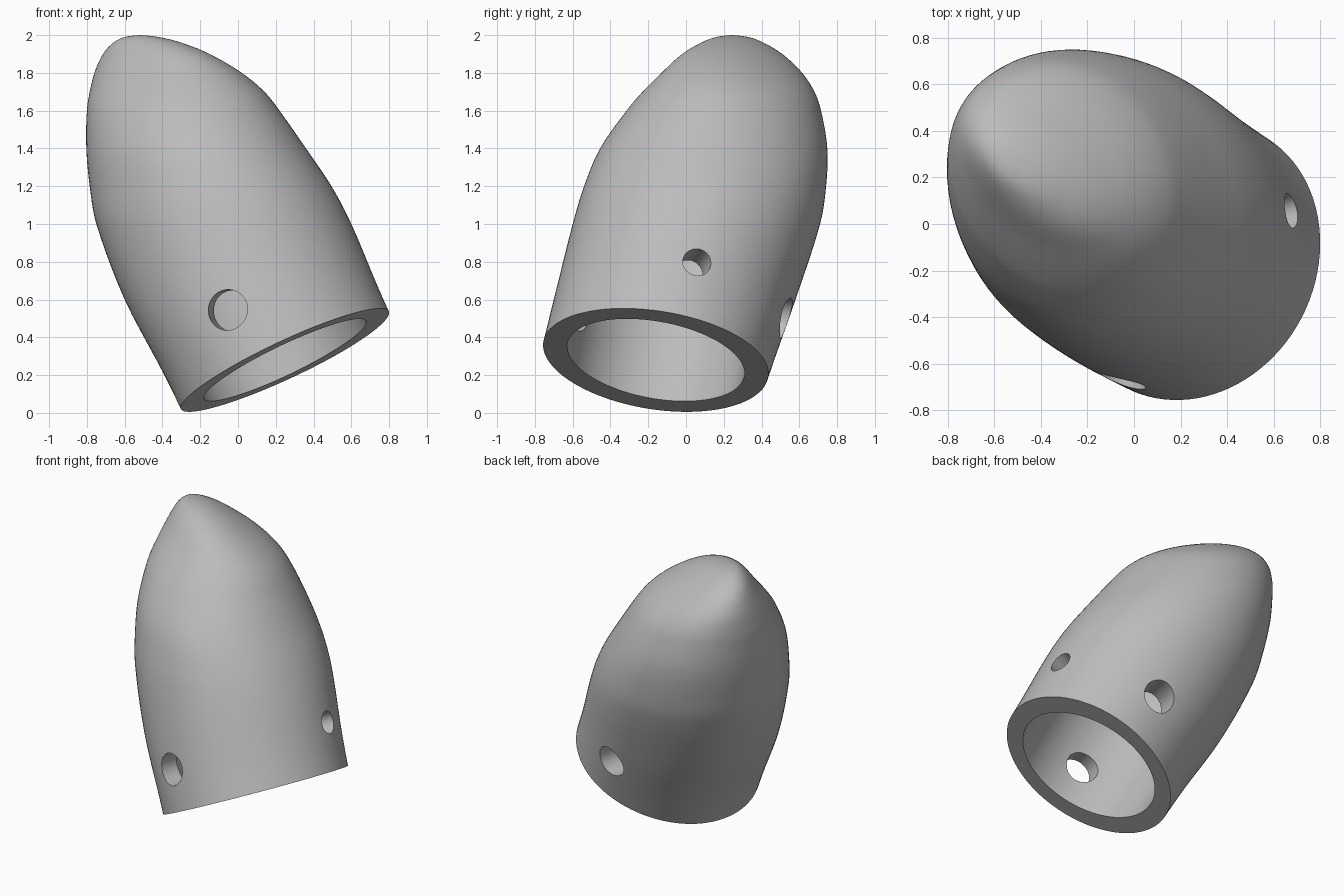
import bpy
import bmesh
import math
from mathutils import Vector, Matrix

cube = bpy.data.objects.get("Cube")
if cube:
    bpy.data.objects.remove(cube, do_unlink=True)

grey = bpy.data.materials.new("plain grey")
grey.use_nodes = True
grey.diffuse_color = (0.5, 0.5, 0.5, 1)
grey.node_tree.nodes["Principled BSDF"].inputs["Base Color"].default_value = grey.diffuse_color

SEGMENTS = 96
BASE = Vector((0.25, -0.16, 0.28))
AXIS = Vector((-0.427, 0.165, 0.889)).normalized()

# Level outlines of the shell: height, x min, x max, y min, y max, skew
OUTLINES = [
    (-0.15, -0.22, 1.13, -0.89, 0.33, -0.07),
    (0.2, -0.39, 0.96, -0.8, 0.44, -0.07),
    (0.6, -0.6, 0.77, -0.7, 0.58, -0.08),
    (1.0, -0.75, 0.6, -0.6, 0.71, -0.09),
    (1.2, -0.785, 0.495, -0.54, 0.742, -0.1),
    (1.4, -0.803, 0.36, -0.455, 0.748, -0.12),
    (1.6, -0.8, 0.22, -0.315, 0.715, -0.16),
    (1.7, -0.785, 0.14, -0.23, 0.68, -0.22),
    (1.8, -0.76, 0.02, -0.13, 0.615, -0.32),
    (1.9, -0.715, -0.15, -0.02, 0.51, -0.44),
    (1.96, -0.66, -0.3, 0.08, 0.41, -0.48),
    (1.99, -0.6, -0.42, 0.16, 0.33, -0.5),
    (2.0, -0.525, -0.515, 0.235, 0.245, -0.5),
]


def make_object(name, bm):
    bmesh.ops.recalc_face_normals(bm, faces=bm.faces)
    mesh = bpy.data.meshes.new(name)
    bm.to_mesh(mesh)
    bm.free()
    mesh.materials.append(grey)
    obj = bpy.data.objects.new(name, mesh)
    bpy.context.collection.objects.link(obj)
    return obj


def skin(bm, rings):
    """Join rings of points with quads and close both ends."""
    loops = [[bm.verts.new(p) for p in ring] for ring in rings]
    for low, high in zip(loops, loops[1:]):
        for i in range(SEGMENTS):
            j = (i + 1) % SEGMENTS
            bm.faces.new((low[i], low[j], high[j], high[i]))
    bm.faces.new(loops[0][::-1])
    bm.faces.new(loops[-1])


def smooth_rows(rows, steps):
    """Pass a smooth curve through the rows."""
    rows = [Vector(r) for r in rows]
    slopes = []
    for i in range(len(rows)):
        a, b = rows[max(i - 1, 0)], rows[min(i + 1, len(rows) - 1)]
        slopes.append((b - a) / max(b[0] - a[0], 0.001))
    for i in range(len(rows) - 1):
        a, b = rows[i], rows[i + 1]
        dz = b[0] - a[0]
        for s in range(steps):
            t = s / steps
            if i > len(rows) - 5:
                yield a.lerp(b, t) + 0.5 * t * (1 - t) * (
                    (1 - t) * (a - rows[i - 1]) - (1 - t) * (b - a)
                    + t * (b - a) - t * (rows[min(i + 2, len(rows) - 1)] - b))
            else:
                yield (a * (1 + 2 * t) * (1 - t) ** 2 + b * t * t * (3 - 2 * t)
                       + slopes[i] * dz * t * (1 - t) ** 2
                       + slopes[i + 1] * dz * t * t * (t - 1))
    yield rows[-1]


def outline(row):
    z, x0, x1, y0, y1, skew = row
    upright = math.sqrt(1 - skew * skew)
    for i in range(SEGMENTS):
        a = math.tau * i / SEGMENTS
        u, v = math.cos(a), math.sin(a)
        yield ((x0 + x1) / 2 + (x1 - x0) / 2 * u,
               (y0 + y1) / 2 + (y1 - y0) / 2 * (skew * u + upright * v), z)


def lathe(name, profile, origin, direction):
    """Turn (radius, distance) points about a direction."""
    turn = Matrix.Translation(origin) @ direction.to_track_quat("Z", "Y").to_matrix().to_4x4()
    angles = [math.tau * i / SEGMENTS for i in range(SEGMENTS)]
    bm = bmesh.new()
    skin(bm, [[turn @ Vector((r * math.cos(a), r * math.sin(a), d)) for a in angles]
              for r, d in profile])
    return make_object(name, bm)


# Rounded leaning shell, cut square to its axis at the foot
bm = bmesh.new()
skin(bm, [list(outline(row)) for row in smooth_rows(OUTLINES, 5)])
cut = bmesh.ops.bisect_plane(bm, geom=bm.verts[:] + bm.edges[:] + bm.faces[:],
                             plane_co=BASE, plane_no=AXIS, clear_inner=True)
rim = [e for e in cut["geom_cut"] if isinstance(e, bmesh.types.BMEdge)]
bmesh.ops.contextual_create(bm, geom=rim)
shell = make_object("shell", bm)

# Domed bore
dome = [(0.476 * math.cos(k * math.pi / 26), 0.85 + 0.45 * math.sin(k * math.pi / 26))
        for k in range(13)]
cutters = [lathe("bore_cutter", [(0.476, -0.2)] + dome, BASE, AXIS)]

# Cross hole from front to back, and a smaller hole on one side
front, back = Vector((-0.055, -0.68, 0.545)), Vector((0.227, 0.53, 0.5))
through = (back - front).normalized()
cutters.append(lathe("cross_hole_cutter", [(0.108, -0.3), (0.108, 1.6)], front, through))
middle, side = Vector((0.117, -0.11, 0.555)), Vector((0.68, 0.06, 0.8))
cutters.append(lathe("side_hole_cutter", [(0.075, 0), (0.075, 0.9)],
                     middle, (side - middle).normalized()))

bpy.context.view_layer.objects.active = shell
for cutter in cutters:
    cutter.hide_render = True
    mod = shell.modifiers.new(cutter.name, "BOOLEAN")
    mod.operation = "DIFFERENCE"
    mod.solver = "EXACT"
    mod.object = cutter
    bpy.ops.object.modifier_apply(modifier=mod.name)
    bpy.data.objects.remove(cutter, do_unlink=True)

bpy.ops.object.select_all(action="DESELECT")
shell.select_set(True)
bpy.ops.object.shade_smooth_by_angle(angle=math.radians(35))
